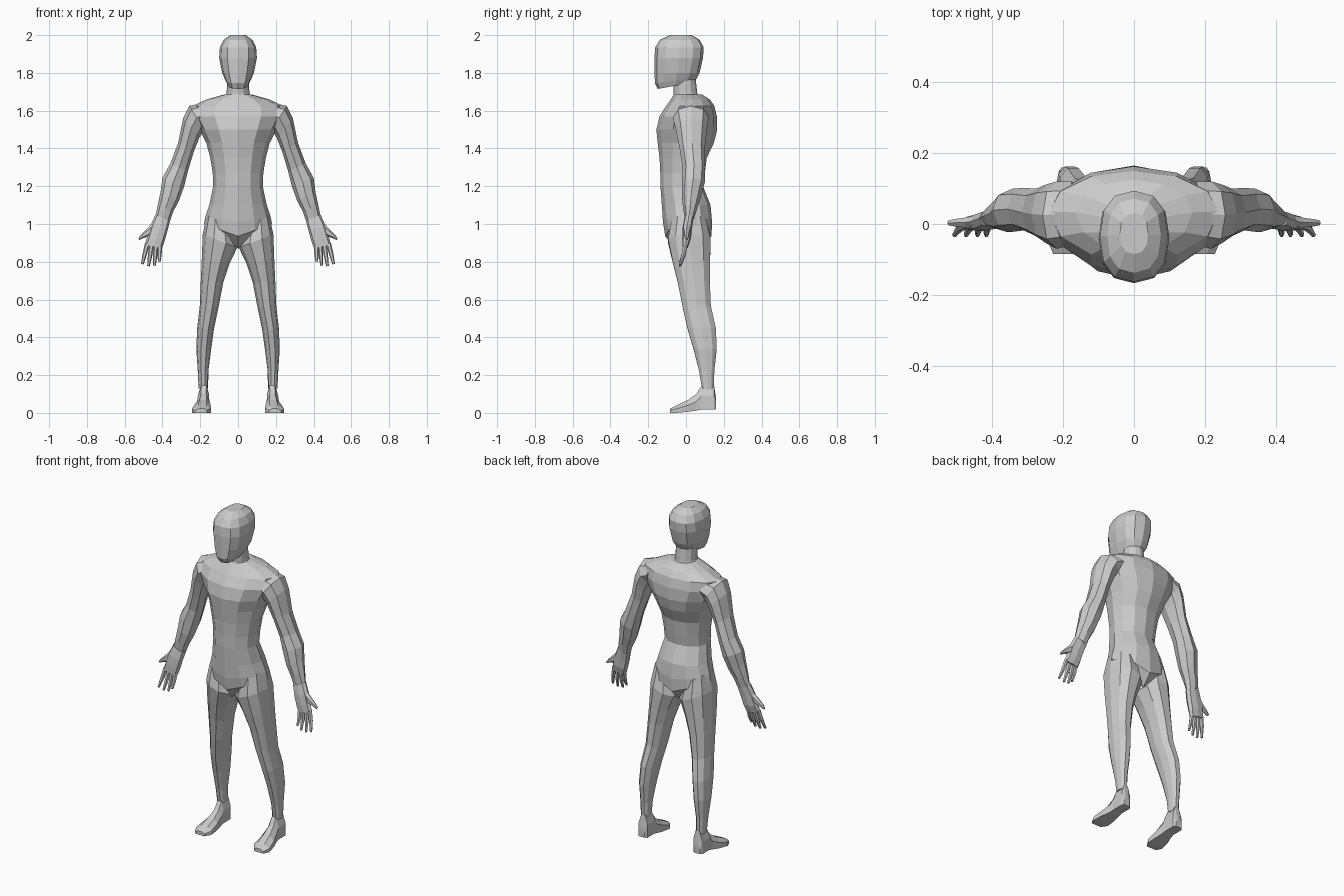
import bpy, bmesh, math
from mathutils import Vector


def finish(name, rings, mirror=False):
    """Skin a list of point rings into a faceted, capped mesh."""
    bm = bmesh.new()
    loops = [[bm.verts.new(p) for p in ring] for ring in rings]
    n = len(loops[0])
    for lo, hi in zip(loops, loops[1:]):
        for i in range(n):
            j = (i + 1) % n
            bm.faces.new((lo[i], lo[j], hi[j], hi[i]))
    for cap in (loops[0], loops[-1]):
        mid = bm.verts.new(sum((v.co for v in cap), Vector()) / n)
        for i in range(n):
            bm.faces.new((cap[i], cap[(i + 1) % n], mid))
    bmesh.ops.recalc_face_normals(bm, faces=bm.faces)
    me = bpy.data.meshes.new(name)
    bm.to_mesh(me)
    bm.free()
    ob = bpy.data.objects.new(name, me)
    bpy.context.collection.objects.link(ob)
    if mirror:
        ob.modifiers.new("Mirror", 'MIRROR')
    return ob


def ring(a, b, yf, yb, n=10, full=1.0, mid=0.5, tilt=0.0, sag=0.0):
    """Oval between xz points a and b, reaching yf in front and yb behind."""
    a, b = Vector(a), Vector(b)
    c, h = (a + b) / 2, (b - a) / 2
    ym = yf + (yb - yf) * mid
    pts = []
    for i in range(n):
        t = 2 * math.pi * i / n
        co, si = round(math.cos(t), 6), round(math.sin(t), 6)
        u = math.copysign(abs(co) ** full, co)
        v = math.copysign(abs(si) ** full, si)
        y = ym + v * ((yb - ym) if v > 0 else (ym - yf))
        p = c + h * u
        pts.append((p.x, y, p.y + tilt * y - sag * (1 - abs(u))))
    return pts


def body_ring(z, w, yf, yb, **k):
    return ring((-w, z), (w, z), yf, yb, n=12, **k)


# Torso, from the V of the pelvis up to the collar
torso = [(0.99, .12, -.06, .08, .12), (1.0, .18, -.11, .135, .065),
         (1.04, .172, -.122, .138, .03), (1.10, .152, -.128, .13, 0), (1.20, .131, -.135, .09, 0),
         (1.27, .134, -.136, .10, 0), (1.35, .147, -.14, .11, 0),
         (1.43, .168, -.15, .148, 0), (1.50, .205, -.157, .165, 0),
         (1.57, .245, -.14, .163, 0), (1.625, .24, -.105, .15, 0),
         (1.66, .165, -.08, .125, 0), (1.685, .075, -.065, .085, 0)]
finish("torso", [body_ring(z, w, f, b, sag=s, mid=.55) for z, w, f, b, s in torso])

# Neck
finish("neck", [body_ring(z, w, f, b) for z, w, f, b in
                [(1.64, .085, -.07, .09), (1.69, .06, -.065, .06), (1.78, .058, -.07, .05)]])

# Head, with the jaw sloping down to the chin
head = [(1.742, .052, -.15, .04, .18), (1.765, .066, -.165, .058, .12),
        (1.80, .084, -.166, .072, 0), (1.88, .10, -.167, .09, 0),
        (1.935, .096, -.163, .094, 0), (1.975, .076, -.138, .072, 0),
        (2.0, .04, -.085, .03, 0)]
finish("head", [body_ring(z, w, f, b, tilt=t, full=.82) for z, w, f, b, t in head])

# Legs: inner point, outer point, front, back
leg = [((.03, .97), (.165, 1.05), -.08, .11), ((.004, .875), (.187, .945), -.10, .135),
       ((.045, .79), (.192, .81), -.075, .132),
       ((.078, .69), (.197, .70), -.048, .13), ((.103, .56), (.202, .57), -.022, .135),
       ((.128, .44), (.216, .45), .005, .162), ((.143, .33), (.221, .34), .038, .165),
       ((.157, .22), (.213, .22), .068, .152), ((.158, .13), (.209, .13), .083, .148)]
finish("leg", [ring(*r, n=10, full=.9) for r in leg], True)

# Feet: y, inner x, outer x, sole, top
foot = [(.16, .165, .205, .02, .07), (.148, .153, .213, .018, .15), (.083, .153, .213, .018, .145),
        (.055, .152, .217, .012, .10), (.01, .145, .232, .006, .068),
        (-.05, .143, .243, 0, .04), (-.085, .165, .228, 0, .022)]
finish("foot", [[(x0, y, z0), (x1, y, z0), (x1, y, z0 + (z1 - z0) * .55),
                 (x0 + (x1 - x0) * .68, y, z1), (x0 + (x1 - x0) * .25, y, z1),
                 (x0, y, z0 + (z1 - z0) * .6)] for y, x0, x1, z0, z1 in foot], True)

# Arms, shoulder to wrist
arm = [((.16, 1.52), (.19, 1.64), -.06, .12), ((.18, 1.50), (.258, 1.625), -.07, .12),
       ((.205, 1.455), (.29, 1.56), -.055, .112), ((.235, 1.38), (.317, 1.43), -.035, .10),
       ((.265, 1.28), (.358, 1.32), -.018, .102), ((.285, 1.20), (.40, 1.245), -.022, .10),
       ((.312, 1.125), (.41, 1.17), -.022, .08), ((.343, 1.065), (.425, 1.10), -.015, .06),
       ((.362, 1.01), (.436, 1.045), -.006, .042)]
finish("arm", [ring(*r, n=8) for r in arm], True)

# Palms
palm = [((.36, 1.015), (.437, 1.05), -.008, .04), ((.373, .965), (.462, .995), -.018, .032),
        ((.387, .915), (.482, .93), -.02, .026), ((.402, .872), (.494, .888), -.018, .012)]
finish("palm", [ring(*r, n=8, full=.75) for r in palm], True)


def digit(name, path, radii):
    rings = []
    for (x, y, z), r in zip(path, radii):
        rings.append(ring((x - r, z - r * .2), (x + r, z + r * .2), y - r, y + r, n=6))
    finish(name, rings, True)


# Fingers fanning out from the palm
for i, (bx, tx, tz) in enumerate([(.414, .417, .80), (.435, .442, .78),
                                  (.457, .474, .777), (.48, .507, .787)]):
    bz = .885 + .004 * i
    digit("finger", [(bx, -.003, bz), ((bx + tx) / 2, -.012, (bz + tz) / 2), (tx, -.03, tz)],
          (.0125, .0115, .007))

# Thumbs pointing outward
finish("thumb", [ring((.43, .94), (.44, 1.02), -.01, .03, n=6),
                 ring((.468, .935), (.48, .977), -.012, .02, n=6),
                 ring((.503, .925), (.512, .945), -.008, .015, n=6),
                 ring((.522, .915), (.527, .925), -.004, .01, n=6)], True)
